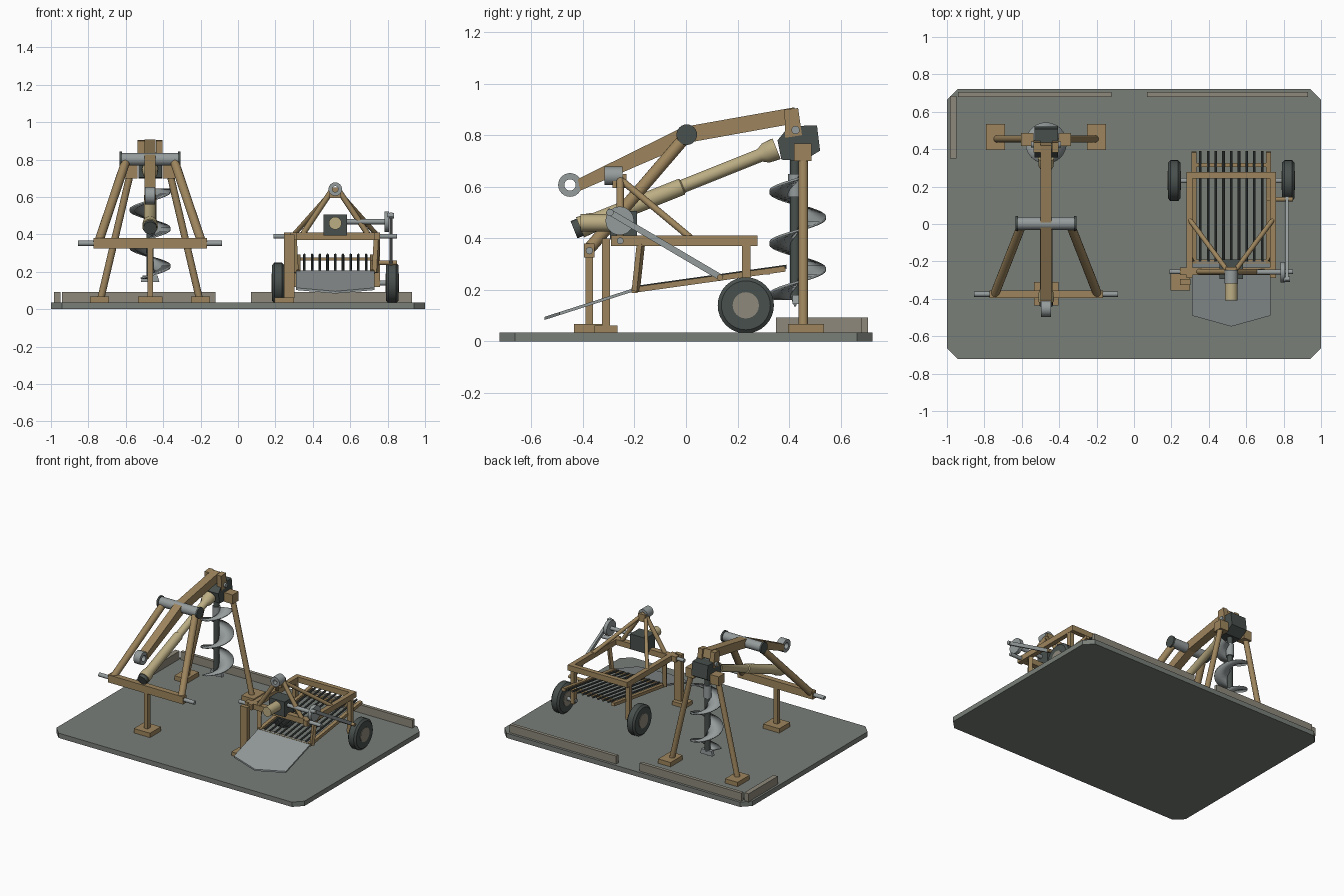
import bpy, bmesh
from math import pi, cos, sin, radians
from mathutils import Vector, Matrix

if "Cube" in bpy.data.objects:
    bpy.data.objects.remove(bpy.data.objects["Cube"])


def material(name, rgb):
    m = bpy.data.materials.new(name)
    m.diffuse_color = (*rgb, 1)
    m.use_nodes = True
    m.node_tree.nodes["Principled BSDF"].inputs["Base Color"].default_value = m.diffuse_color
    return m


TAN = material("tan_paint", (0.34, 0.235, 0.11))
LIGHT = material("light_guard", (0.50, 0.42, 0.23))
STEEL = material("steel", (0.30, 0.33, 0.33))
DARK = material("dark_iron", (0.065, 0.08, 0.075))
SLAB = material("slab", (0.19, 0.21, 0.19))
KERB = material("kerb", (0.27, 0.25, 0.20))


def finish(name, bm, mat, smooth=False):
    bmesh.ops.recalc_face_normals(bm, faces=bm.faces)
    me = bpy.data.meshes.new(name)
    bm.to_mesh(me)
    bm.free()
    if smooth:
        me.shade_smooth()
        me.set_sharp_from_angle(angle=radians(35))
    me.materials.append(mat)
    ob = bpy.data.objects.new(name, me)
    bpy.context.collection.objects.link(ob)
    return ob


def prism(name, pts, vec, mat):
    """Extrude a flat 3D outline along a vector."""
    bm = bmesh.new()
    a = [bm.verts.new(p) for p in pts]
    b = [bm.verts.new(Vector(p) + Vector(vec)) for p in pts]
    bm.faces.new(a)
    bm.faces.new(b)
    for i in range(len(a)):
        j = (i + 1) % len(a)
        bm.faces.new((a[i], a[j], b[j], b[i]))
    return finish(name, bm, mat)


def box(name, x, y, z, mat):
    pts = [(x[0], y[0], z[0]), (x[1], y[0], z[0]), (x[1], y[1], z[0]), (x[0], y[1], z[0])]
    return prism(name, pts, (0, 0, z[1] - z[0]), mat)


def side_plate(name, yz, x0, x1, mat):
    return prism(name, [(x0, y, z) for y, z in yz], (x1 - x0, 0, 0), mat)


def lathe(name, origin, axis, profile, mat, n=24, closed=False):
    """Spin (distance, radius) points about an axis."""
    q = Vector(axis).to_track_quat('Z', 'Y')
    bm = bmesh.new()
    rings = [[bm.verts.new(Vector(origin) + q @ Vector((r * cos(2 * pi * k / n), r * sin(2 * pi * k / n), h)))
              for k in range(n)] for h, r in profile]
    pairs = list(zip(rings, rings[1:]))
    if closed:
        pairs.append((rings[-1], rings[0]))
    else:
        bm.faces.new(rings[0])
        bm.faces.new(rings[-1])
    for a, b in pairs:
        for k in range(n):
            bm.faces.new((a[k], a[(k + 1) % n], b[(k + 1) % n], b[k]))
    return finish(name, bm, mat, True)


def rod(name, a, b, r, mat, n=16):
    d = Vector(b) - Vector(a)
    return lathe(name, a, d, [(0, r), (d.length, r)], mat, n)


def beam(name, a, b, w, h, mat):
    """Rectangular bar between two points, w sideways and h upward."""
    a, d = Vector(a), Vector(b) - Vector(a)
    s = d.cross(Vector((0, 0, 1)))
    s = (s if s.length > 1e-4 else Vector((1, 0, 0))).normalized()
    u = s.cross(d).normalized()
    pts = [a + s * w / 2 * i + u * h / 2 * j for i, j in ((-1, -1), (1, -1), (1, 1), (-1, 1))]
    return prism(name, pts, d, mat)


# Display slab and kerbs
X, Y, C = 1.0, 0.723, 0.06
prism("base_slab", [(-X + C, -Y, 0), (X - C, -Y, 0), (X, -Y + C, 0), (X, Y - C, 0),
                    (X - C, Y, 0), (-X + C, Y, 0), (-X, Y - C, 0), (-X, -Y + C, 0)], (0, 0, 0.035), SLAB)
box("kerb_back_left", (-0.94, -0.12), (0.68, 0.705), (0.03, 0.093), KERB)
box("kerb_back_right", (0.07, 0.93), (0.68, 0.705), (0.03, 0.093), KERB)
box("kerb_side", (-0.985, -0.95), (0.35, 0.685), (0.03, 0.093), KERB)

# ---------------- Post hole digger ----------------
D = -0.47
# Boom, hitch ring and pivot tube
side_plate("boom", [(-0.42, 0.63), (-0.01, 0.832), (0.42, 0.908), (0.435, 0.848), (0.03, 0.775), (-0.41, 0.585)],
           D - 0.03, D + 0.03, TAN)
lathe("boom_ring", (D - 0.026, -0.45, 0.607), (1, 0, 0),
      [(0, 0.022), (0, 0.046), (0.052, 0.046), (0.052, 0.022)], STEEL, closed=True)
rod("pivot_tube", (D - 0.15, 0.003, 0.802), (D + 0.15, 0.003, 0.802), 0.034, STEEL, 24)
# Lower link bar, post and foot
box("link_bar", (D - 0.303, D + 0.303), (-0.395, -0.355), (0.325, 0.38), TAN)
box("stand_post", (D - 0.015, D + 0.015), (-0.39, -0.36), (0.06, 0.33), TAN)
box("stand_foot", (D - 0.065, D + 0.065), (-0.435, -0.31), (0.033, 0.067), TAN)
for s, side in ((-1, "left"), (1, "right")):
    rod(f"pivot_cap_{side}", (D + s * 0.15, 0.003, 0.802), (D + s * 0.163, 0.003, 0.802), 0.04, DARK, 24)
    rod(f"link_pin_{side}", (D + s * 0.29, -0.375, 0.352), (D + s * 0.385, -0.375, 0.352), 0.014, STEEL)
    rod(f"front_leg_{side}", (D + s * 0.13, -0.005, 0.79), (D + s * 0.275, -0.375, 0.36), 0.024, TAN)
    rod(f"rear_leg_{side}", (D + s * 0.265, 0.455, 0.05), (D + s * 0.1, 0.455, 0.75), 0.019, TAN)
    box(f"rear_foot_{side}", (D + s * 0.27 - 0.05, D + s * 0.27 + 0.05), (0.395, 0.535), (0.033, 0.067), TAN)
    box(f"leg_bracket_{side}", (D + s * 0.1 - 0.034, D + s * 0.1 + 0.034), (0.418, 0.487), (0.7, 0.767), TAN)
    side_plate(f"head_cheek_{side}", [(0.382, 0.90), (0.435, 0.905), (0.45, 0.80), (0.385, 0.79)],
               D + s * 0.031, D + s * 0.067, TAN)
rod("head_pin", (D - 0.08, 0.425, 0.82), (D + 0.08, 0.425, 0.82), 0.016, STEEL)
# Gearbox
side_plate("digger_gearbox", [(0.40, 0.835), (0.508, 0.838), (0.52, 0.74), (0.455, 0.70), (0.37, 0.705), (0.355, 0.78)],
           D - 0.063, D + 0.063, DARK)
# Guarded drive shaft
p0, p1 = Vector((D, -0.425, 0.437)), Vector((D, 0.37, 0.755))
L = (p1 - p0).length
lathe("drive_shaft_guard", p0, p1 - p0, [(0.015, 0.042), (0.06, 0.04), (0.085, 0.033), (0.44, 0.033), (0.445, 0.026),
      (L - 0.09, 0.026), (L - 0.065, 0.04), (L - 0.02, 0.043)], LIGHT)
rod("drive_shaft_yoke", p0 - (p1 - p0) * 0.012, p0 + (p1 - p0) * 0.025, 0.036, DARK)
# Auger: shaft, collar, helical flight, cutting tip
AY = 0.433
rod("auger_shaft", (D, AY - 0.01, 0.17), (D, AY - 0.01, 0.72), 0.019, DARK)
rod("auger_collar", (D, AY - 0.01, 0.56), (D, AY - 0.01, 0.65), 0.027, STEEL)
bm = bmesh.new()
prev, N = None, 90
for i in range(N + 1):
    z = 0.165 + 0.475 * i / N
    t = 2 * pi * (z - 0.63) / 0.2
    cur = [bm.verts.new((D + r * cos(t), AY + r * sin(t), z)) for r in (0.012, 0.11)]
    if prev:
        bm.faces.new((prev[0], prev[1], cur[1], cur[0]))
    prev = cur
flight = finish("auger_flight", bm, STEEL, True)
mod = flight.modifiers.new("thickness", 'SOLIDIFY')
mod.thickness, mod.offset = 0.009, 0
prism("auger_cutter", [(D - 0.05, AY - 0.02, 0.145), (D + 0.05, AY - 0.02, 0.145),
                       (D + 0.04, AY - 0.02, 0.18), (D - 0.04, AY - 0.02, 0.18)], (0, 0.025, 0), STEEL)
lathe("auger_tip", (D, AY - 0.01, 0.18), (0, 0, -1), [(0, 0.02), (0.045, 0.003)], STEEL, 12)

# ---------------- Root crop lifter ----------------
P = 0.52


def bed_z(y):
    return 0.2 + (y + 0.2) * 0.14


# Main frame
box("frame_front_bar", (P - 0.275, P + 0.24), (-0.272, -0.232), (0.37, 0.41), TAN)
box("frame_rear_bar", (P - 0.24, P + 0.24), (0.243, 0.277), (0.37, 0.41), TAN)
rod("hitch_cross_pin", (P - 0.33, -0.255, 0.39), (P + 0.33, -0.255, 0.39), 0.013, STEEL)
for s, side in ((-1, "left"), (1, "right")):
    xo = P + s * 0.223
    box(f"frame_rail_{side}", (xo - 0.017, xo + 0.017), (-0.29, 0.25), (0.37, 0.41), TAN)
    box(f"rear_post_{side}", (xo - 0.015, xo + 0.015), (0.218, 0.25), (0.12, 0.38), TAN)
    beam(f"front_strut_{side}", (xo, -0.175, 0.38), (xo - s * 0.01, -0.195, 0.195), 0.028, 0.022, TAN)
    xb = P + s * 0.2
    beam(f"bed_side_{side}", (xb, -0.21, bed_z(-0.21)), (xb, 0.385, bed_z(0.385)), 0.026, 0.022, TAN)
    # Wheels
    xw = P + s * 0.305
    lathe(f"tyre_{side}", (xw - 0.033, 0.232, 0.14), (1, 0, 0),
          [(0, 0.05), (0, 0.095), (0.012, 0.109), (0.054, 0.109), (0.066, 0.095), (0.066, 0.05)], DARK, 32, True)
    rod(f"wheel_hub_{side}", (xw - 0.037, 0.232, 0.14), (xw + 0.037, 0.232, 0.14), 0.051, KERB, 24)
    rod(f"axle_stub_{side}", (P + s * 0.2, 0.232, 0.14), (xw, 0.232, 0.14), 0.014, STEEL)
    # Hitch tower and braces
    rod(f"tower_leg_{side}", (P + s * 0.015, -0.255, 0.64), (P + s * 0.175, -0.255, 0.4), 0.015, TAN)
    rod(f"tower_brace_{side}", (P + s * 0.02, -0.25, 0.625), (P + s * 0.22, 0.02, 0.4), 0.013, TAN)
box("tower_head", (P - 0.03, P + 0.03), (-0.285, -0.23), (0.595, 0.65), TAN)
lathe("top_hitch_tube", (P, -0.317, 0.642), (0, 1, 0), [(0, 0.016), (0, 0.036), (0.07, 0.036), (0.07, 0.016)],
      STEEL, closed=True)
# Lifting share
sl = 0.32
share = [(P - 0.21, -0.2), (P + 0.21, -0.2), (P + 0.21, -0.49), (P, -0.548), (P - 0.21, -0.49)]
prism("lifting_share", [(x, y, 0.195 + (y + 0.2) * sl) for x, y in share], (0, 0, 0.012), STEEL)
# Sieving bed
for i in range(9):
    x = P - 0.165 + 0.33 * i / 8
    rod(f"bed_rod_{i + 1}", (x, -0.2, bed_z(-0.2) + 0.008), (x, 0.39, bed_z(0.39) + 0.008), 0.007, DARK, 8)
for nm, y in (("front", -0.2), ("rear", 0.315)):
    beam(f"bed_bar_{nm}", (P - 0.21, y, bed_z(y) - 0.004), (P + 0.21, y, bed_z(y) - 0.004), 0.022, 0.018, TAN)
# Gearbox, input guard and crank drive
box("lifter_gearbox", (P - 0.063, P + 0.063), (-0.295, -0.19), (0.395, 0.505), DARK)
rod("input_guard", (P, -0.41, 0.46), (P, -0.28, 0.46), 0.034, LIGHT, 24)
rod("cross_shaft", (P + 0.05, -0.257, 0.468), (P + 0.275, -0.257, 0.468), 0.014, STEEL)
rod("crank_disc", (P + 0.262, -0.257, 0.468), (P + 0.288, -0.257, 0.468), 0.055, STEEL, 32)
rod("crank_pin", (P + 0.28, -0.295, 0.5), (P + 0.315, -0.295, 0.5), 0.014, STEEL)
beam("connecting_rod", (P + 0.298, -0.305, 0.507), (P + 0.298, 0.14, 0.245), 0.018, 0.024, STEEL)
rod("rocker_pin", (P + 0.19, 0.132, 0.248), (P + 0.33, 0.132, 0.248), 0.012, TAN)
# Parking stand
box("park_stand", (P - 0.275, P - 0.218), (-0.325, -0.295), (0.06, 0.4), TAN)
box("park_foot", (P - 0.325, P - 0.22), (-0.355, -0.265), (0.033, 0.062), TAN)
